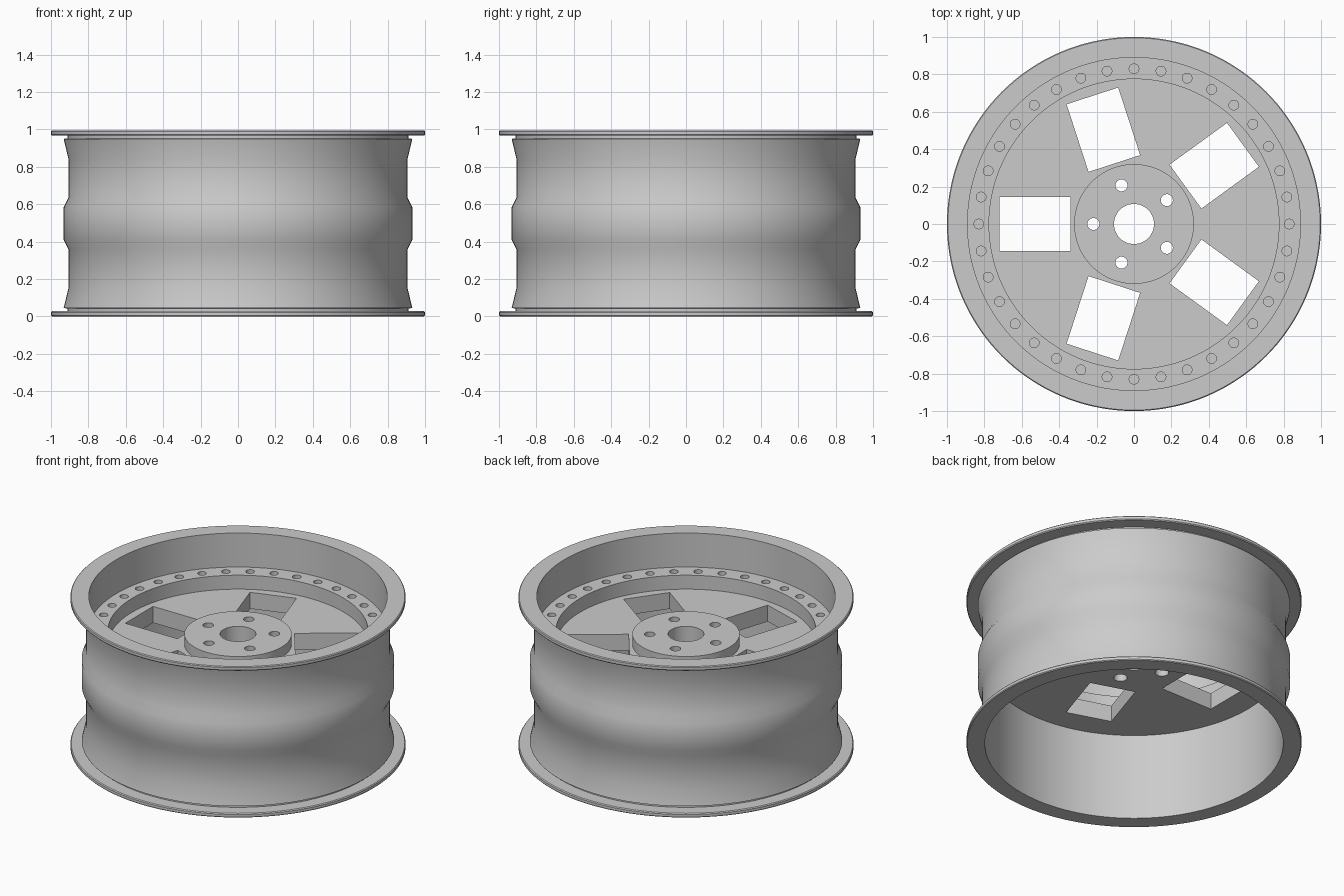
import bpy, bmesh
from math import pi, cos, sin, radians
from mathutils import Matrix, Vector

cube = bpy.data.objects.get("Cube")
if cube:
    bpy.data.objects.remove(cube, do_unlink=True)

SEGMENTS = 144

metal = bpy.data.materials.new("light_grey_metal")
metal.use_nodes = True
GREY = (0.6, 0.6, 0.6, 1)
metal.diffuse_color = GREY
metal.node_tree.nodes["Principled BSDF"].inputs["Base Color"].default_value = GREY


def finish(bm, name):
    """Turn a bmesh into a named object with the metal material."""
    bmesh.ops.recalc_face_normals(bm, faces=bm.faces)
    mesh = bpy.data.meshes.new(name)
    bm.to_mesh(mesh)
    bm.free()
    mesh.materials.append(metal)
    obj = bpy.data.objects.new(name, mesh)
    bpy.context.collection.objects.link(obj)
    return obj


def lathe(name, profile):
    """Revolve a closed (radius, height) profile around z."""
    bm = bmesh.new()
    rings = []
    for i in range(SEGMENTS):
        a = 2 * pi * i / SEGMENTS
        rings.append([bm.verts.new((r * cos(a), r * sin(a), z)) for r, z in profile])
    n = len(profile)
    for i, ring in enumerate(rings):
        nxt = rings[(i + 1) % SEGMENTS]
        for j in range(n):
            k = (j + 1) % n
            bm.faces.new((ring[j], nxt[j], nxt[k], ring[k]))
    return finish(bm, name)


def activate(obj):
    bpy.ops.object.select_all(action="DESELECT")
    obj.select_set(True)
    bpy.context.view_layer.objects.active = obj


def add_hole(bm, angle, radius, z_low, z_high, r_low, r_high):
    """Add a round cutter at a polar position."""
    place = Matrix.Rotation(angle, 4, "Z") @ Matrix.Translation((radius, 0, (z_low + z_high) / 2))
    bmesh.ops.create_cone(bm, cap_ends=True, segments=24, radius1=r_low, radius2=r_high,
                          depth=z_high - z_low, matrix=place)


# Barrel: inner wall, two flanges with a groove, bead seats and centre hump
HEIGHT = 0.994
lower_half = [(0.89, 0), (0.995, 0), (1, 0.005), (1, 0.022), (0.995, 0.028),
              (0.912, 0.028), (0.912, 0.042), (0.932, 0.045), (0.907, 0.15),
              (0.907, 0.36), (0.932, 0.41)]
upper_half = [(r, HEIGHT - z) for r, z in reversed(lower_half)]
barrel = lathe("barrel", lower_half + upper_half)

# Centre disc with raised hub and bolt ring, its rim set into the barrel wall
BOTTOM, FACE, HUB, LEDGE = 0.57, 0.678, 0.745, 0.77
disc = lathe("centre_disc", [
    (0.107, BOTTOM), (0.897, BOTTOM), (0.897, LEDGE), (0.775, LEDGE),
    (0.775, FACE), (0.32, FACE), (0.32, HUB), (0.107, HUB)])

# Cutters: five windows, five lug holes and the blind bolt holes
bm = bmesh.new()
for i in range(5):
    angle = pi + i * 2 * pi / 5
    window = (Matrix.Rotation(angle, 4, "Z") @ Matrix.Translation((0.53, 0, 0.62))
              @ Matrix.Diagonal((0.38, 0.29, 0.3, 1)))
    bmesh.ops.create_cube(bm, size=1, matrix=window)
    add_hole(bm, angle, 0.217, BOTTOM - 0.02, HUB + 0.02, 0.042, 0.031)
for i in range(36):
    add_hole(bm, radians(10 * i), 0.83, LEDGE - 0.05, LEDGE + 0.05, 0.026, 0.026)
cutter = finish(bm, "hole_cutter")
cutter.hide_render = True

activate(disc)
cut = disc.modifiers.new("holes", "BOOLEAN")
cut.operation = "DIFFERENCE"
cut.solver = "EXACT"
cut.object = cutter
bpy.ops.object.modifier_apply(modifier=cut.name)
bpy.data.objects.remove(cutter, do_unlink=True)

# Smooth round surfaces, crisp edges
for obj in (barrel, disc):
    activate(obj)
    bpy.ops.object.shade_smooth_by_angle(angle=radians(30))
